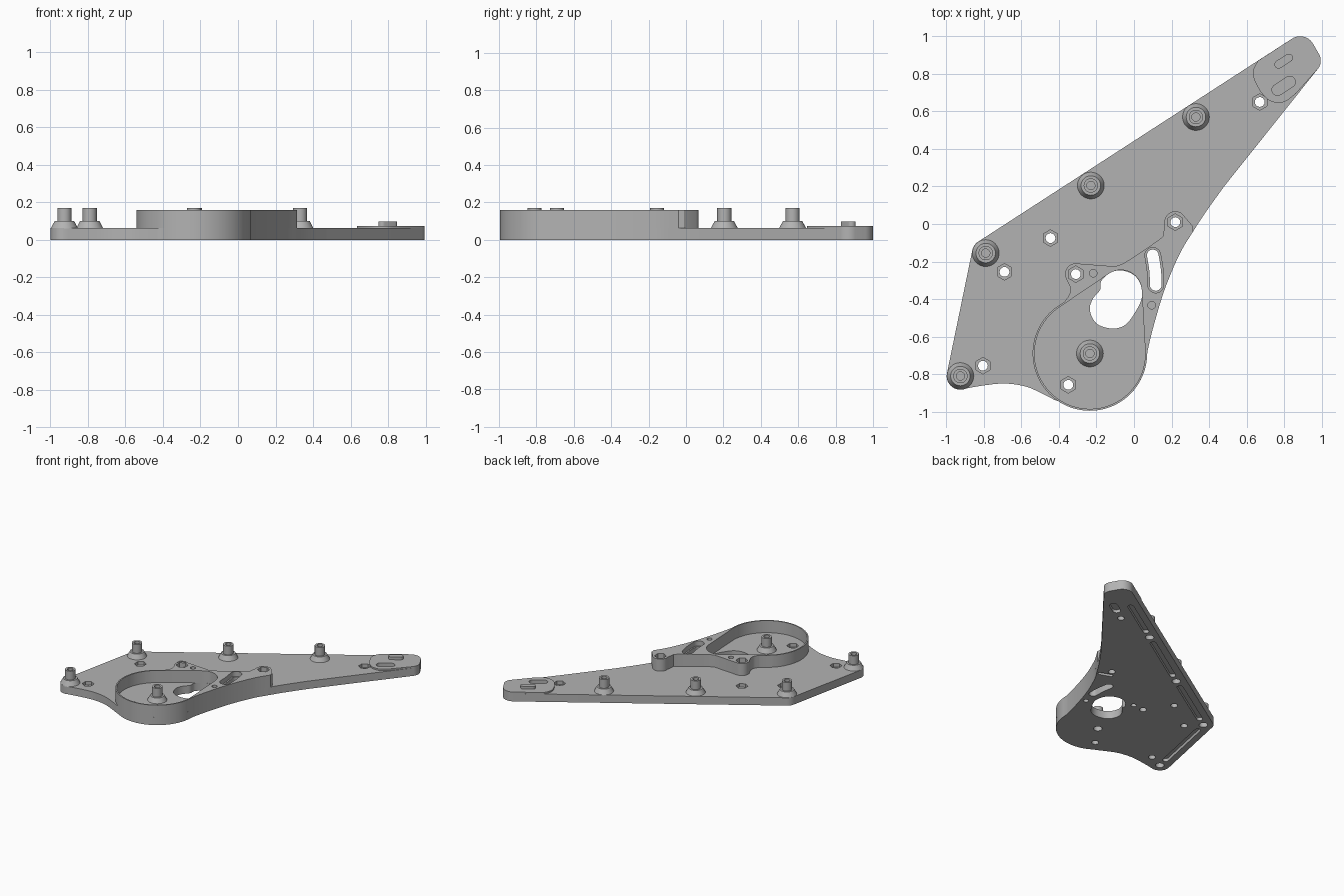
import bpy, bmesh, math
from mathutils import Vector
from mathutils.geometry import convex_hull_2d

if "Cube" in bpy.data.objects:
    bpy.data.objects.remove(bpy.data.objects["Cube"])

PLATE, BLOCK, PAD = 0.063, 0.16, 0.075

grey = bpy.data.materials.new("plain grey")
grey.use_nodes = True
grey.diffuse_color = (0.45, 0.45, 0.45, 1)
grey.node_tree.nodes["Principled BSDF"].inputs["Base Color"].default_value = grey.diffuse_color


# ---- outline helpers ----
def arc(c, r, a0, a1, n=12):
    angles = [math.radians(a0 + (a1 - a0) * i / n) for i in range(n + 1)]
    return [(c[0] + r * math.cos(a), c[1] + r * math.sin(a)) for a in angles]


def circle(c, r, n=32, start=0):
    return arc(c, r, start, start + 360, n)[:-1]


def smooth(pts, closed=False, n=5):
    """Catmull-Rom curve through the points."""
    p = [Vector(q) for q in pts]
    p = [p[-1]] + p + p[:2] if closed else [p[0]] + p + [p[-1]]
    out = []
    for a, b, c, d in zip(p, p[1:], p[2:], p[3:]):
        for i in range(n):
            t = i / n
            out.append(tuple(0.5 * (2 * b + (c - a) * t + (2 * a - 5 * b + 4 * c - d) * t ** 2
                                    + (3 * b - a - 3 * c + d) * t ** 3)))
    return out if closed else out + [tuple(p[-2])]


def slot(pts, r):
    """Rounded slot of radius r along a path."""
    p = [Vector(q) for q in pts]
    right, left = [], []
    for i, q in enumerate(p):
        d = (p[min(i + 1, len(p) - 1)] - p[max(i - 1, 0)]).normalized()
        side = Vector((d.y, -d.x)) * r
        right.append(tuple(q + side))
        left.append(tuple(q - side))
    d0, d1 = p[1] - p[0], p[-1] - p[-2]
    h0, h1 = (math.degrees(math.atan2(d.y, d.x)) for d in (d0, d1))
    return (right[1:-1] + arc(p[-1], r, h1 - 90, h1 + 90)
            + left[1:-1][::-1] + arc(p[0], r, h0 + 90, h0 + 270))


# ---- solid helpers ----
def finish(name, bm):
    bmesh.ops.remove_doubles(bm, verts=bm.verts, dist=0.0002)
    bmesh.ops.recalc_face_normals(bm, faces=bm.faces)
    mesh = bpy.data.meshes.new(name)
    bm.to_mesh(mesh)
    bm.free()
    mesh.materials.append(grey)
    ob = bpy.data.objects.new(name, mesh)
    bpy.context.collection.objects.link(ob)
    return ob


def prism(name, outline, z0, z1):
    bm = bmesh.new()
    face = bm.faces.new([bm.verts.new((x, y, z0)) for x, y in outline])
    ext = bmesh.ops.extrude_face_region(bm, geom=[face], use_keep_orig=True)
    moved = [v for v in ext["geom"] if isinstance(v, bmesh.types.BMVert)]
    bmesh.ops.translate(bm, verts=moved, vec=(0, 0, z1 - z0))
    return finish(name, bm)


def activate(ob):
    bpy.ops.object.select_all(action="DESELECT")
    ob.select_set(True)
    bpy.context.view_layer.objects.active = ob


def cut(ob, outline, z0, z1):
    cutter = prism("cutter", outline, z0, z1)
    cutter.hide_render = True
    mod = ob.modifiers.new("cut", "BOOLEAN")
    mod.operation, mod.solver, mod.object = "DIFFERENCE", "EXACT", cutter
    activate(ob)
    bpy.ops.object.modifier_apply(modifier=mod.name)
    bpy.data.objects.remove(cutter)


# ---- shared layout ----
drum = (-0.235, -0.69)
posts = [(0.33, 0.57), (-0.23, 0.205), (-0.79, -0.155), (-0.925, -0.81)]
plate_nuts = [(0.67, 0.65), (-0.445, -0.075), (-0.69, -0.255), (-0.805, -0.755), (-0.35, -0.857)]
block_nuts = [(-0.31, -0.267), (0.22, 0.01)]
pins = [(-0.217, -0.262), (0.094, -0.433)]
tip = arc((0.925, 0.87), 0.07, -37, 30) + arc((0.885, 0.92), 0.08, 30, 123)
right_edge = [(0.067, -0.70), (0.10, -0.56), (0.163, -0.35), (0.243, -0.16), (0.315, -0.04)]
tip_slot = slot([(0.765, 0.715), (0.83, 0.757)], 0.03)
curve_path = smooth([(0.10, -0.167), (0.113, -0.25), (0.116, -0.325)])

# ---- base plate ----
front_edge = smooth([(-0.424, -0.937), (-0.504, -0.896), (-0.584, -0.864), (-0.69, -0.85),
                     (-0.80, -0.86), (-0.925, -0.882)])
plate_outline = (tip + arc(posts[2], 0.073, 123, 170) + arc(posts[3], 0.073, 170, 265)
                 + front_edge[::-1][1:] + arc(drum, 0.305, 236, 355, 32)
                 + smooth(right_edge + [(0.38, 0.06), (0.48, 0.2)])[1:])
plate = prism("base_plate", plate_outline, 0, PLATE)

# ---- raised block with its thin drum wall ----
block_outline = (arc(drum, 0.305, 128, 355, 56) + smooth(right_edge)[1:] + [(0.312, -0.01)]
                 + arc(block_nuts[1], 0.058, 50, 190)
                 + smooth([(0.155, -0.065), (0.11, -0.10), (-0.04, -0.20), (-0.10, -0.226)])
                 + arc(block_nuts[0], 0.057, 85, 200)
                 + smooth([(-0.342, -0.33), (-0.342, -0.37), (-0.368, -0.412)]))
block = prism("raised_block", block_outline, PLATE, BLOCK)
both = circle(drum, 0.295, 72) + circle((-0.07, -0.357), 0.112, 40)
pocket = [both[i] for i in convex_hull_2d([Vector(p) for p in both])]
cut(block, pocket, 0.03, 0.3)

# ---- big opening in the pocket floor ----
opening = smooth([(-0.175, -0.305), (-0.13, -0.262), (-0.07, -0.247), (0, -0.272), (0.038, -0.33),
                  (0.04, -0.40), (0, -0.48), (-0.05, -0.54), (-0.12, -0.557), (-0.20, -0.53),
                  (-0.235, -0.46), (-0.22, -0.40), (-0.18, -0.35)], closed=True)
cut(plate, opening, -0.1, 0.3)

# ---- nut seats, pins and curved slot ----
for c in plate_nuts:
    cut(plate, circle(c, 0.044, 6, 30), 0.035, 0.2)
    cut(plate, circle(c, 0.026, 24), -0.1, 0.2)
for c in block_nuts:
    cut(block, circle(c, 0.044, 6, 30), 0.125, 0.2)
    for ob in (block, plate):
        cut(ob, circle(c, 0.026, 24), -0.1, 0.3)
for c in pins:
    cut(block, circle(c, 0.02, 24), 0.1, 0.3)
    cut(plate, circle(c, 0.02, 24), -0.1, 0.04)
cut(block, slot(curve_path, 0.042), 0.12, 0.3)
for ob in (block, plate):
    cut(ob, slot(curve_path, 0.031), -0.1, 0.3)

# ---- underside grooves and bores ----
stops = [(0.80, 0.875)] + posts
for a, b in zip(stops, stops[1:]):
    a, b = Vector(a), Vector(b)
    gap = (b - a).normalized() * 0.09
    cut(plate, slot([a + gap, b - gap], 0.022), -0.1, 0.025)
cut(plate, slot([(0.27, -0.065), (0.19, -0.035)], 0.014), -0.1, 0.03)
for c in posts + [drum]:
    cut(plate, circle(c, 0.032, 24), -0.1, 0.04)
cut(plate, tip_slot, -0.1, 0.025)

# ---- tip pad with key and recess ----
pad_edge = smooth([(0.66, 0.869), (0.637, 0.825), (0.637, 0.78), (0.665, 0.72), (0.70, 0.675),
                   (0.74, 0.65), (0.80, 0.65), (0.862, 0.694)])
pad = prism("tip_pad", tip + pad_edge, PLATE, PAD)
cut(pad, tip_slot, 0, 0.2)
cut(plate, tip_slot, 0.04, 0.2)
key = prism("tip_key", slot([(0.77, 0.85), (0.825, 0.885)], 0.022), PAD - 0.005, 0.097)

# ---- hollow posts with conical feet ----
profile = [(0, 0.06), (0.073, 0.06), (0.052, 0.1), (0.038, 0.1), (0.038, 0.17),
           (0.022, 0.17), (0.022, 0.11), (0, 0.11)]
stands = []
for i, c in enumerate(posts + [drum]):
    bm = bmesh.new()
    vs = [bm.verts.new((c[0] + r, c[1], z)) for r, z in profile]
    es = [bm.edges.new(pair) for pair in zip(vs, vs[1:])]
    bmesh.ops.spin(bm, geom=vs + es, cent=(*c, 0), axis=(0, 0, 1), angle=math.tau, steps=32)
    stands.append(finish(f"post_{i + 1}", bm))

# ---- shading ----
for ob in [plate, block, pad, key] + stands:
    activate(ob)
    bpy.ops.object.shade_smooth_by_angle(angle=math.radians(25))
